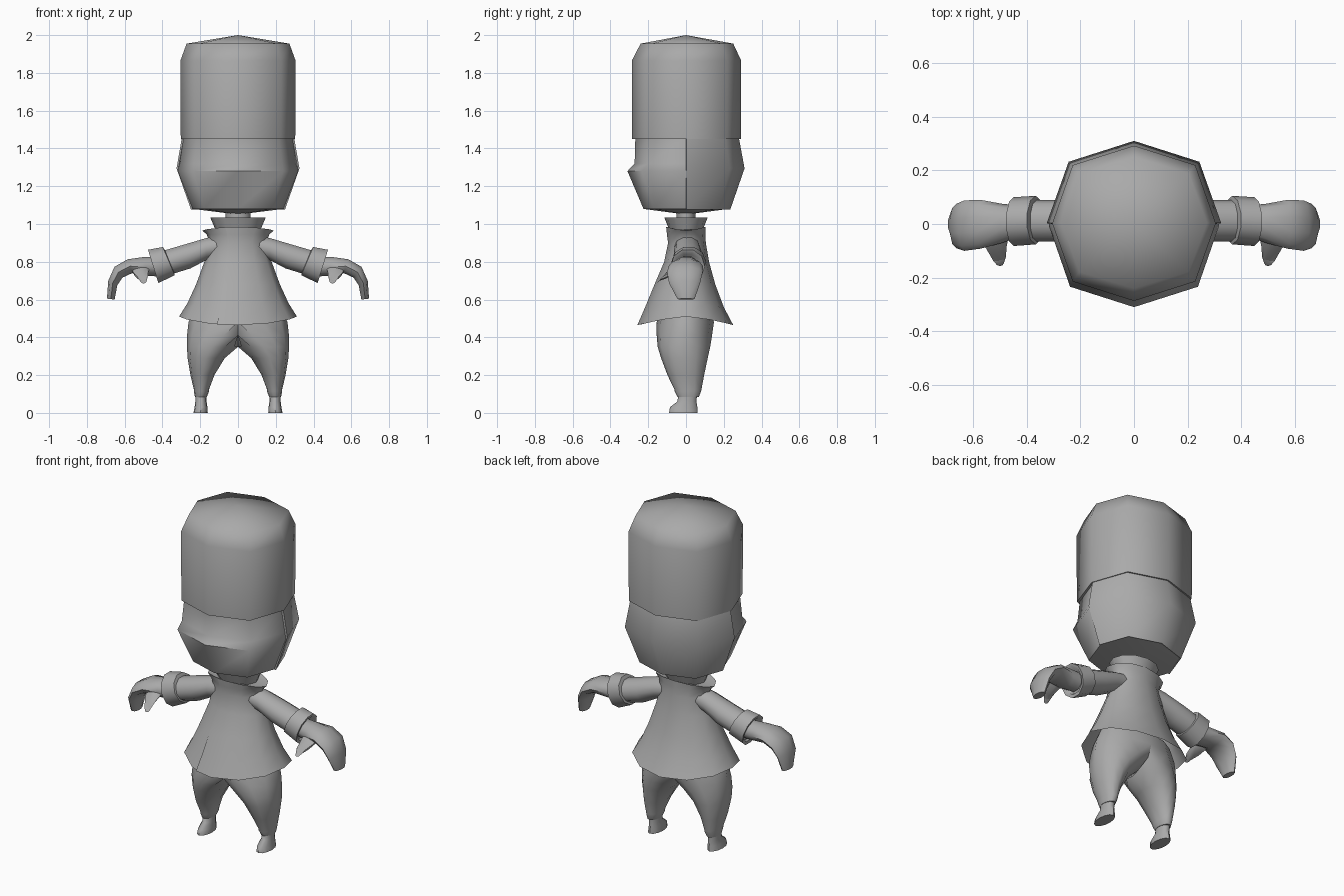
import bpy, bmesh
from math import sin, cos, radians
from mathutils import Vector

cube = bpy.data.objects.get("Cube")
if cube:
    bpy.data.objects.remove(cube)

GREY = (0.4, 0.4, 0.4, 1)
grey = bpy.data.materials.new("plain grey")
grey.use_nodes = True
grey.diffuse_color = GREY
grey.node_tree.nodes["Principled BSDF"].inputs["Base Color"].default_value = GREY


def ring(centre, u, v, n=12):
    """Closed cross-section spanned by half-axes u and v."""
    c, u, v = Vector(centre), Vector(u), Vector(v)
    return [c + u * cos(radians(360 * k / n)) + v * sin(radians(360 * k / n))
            for k in range(n)]


def flat_ring(z, rx, y0, y1, cx=0, n=12):
    """Level cross-section from front y0 to back y1."""
    return ring((cx, (y0 + y1) / 2, z), (rx, 0, 0), (0, (y1 - y0) / 2, 0), n)


def arm_ring(top, bottom, y0, y1, n=10):
    """Upright cross-section through a top and a bottom (x, z) point."""
    t, b = Vector((top[0], 0, top[1])), Vector((bottom[0], 0, bottom[1]))
    return ring((t + b) / 2 + Vector((0, (y0 + y1) / 2, 0)),
                (0, (y1 - y0) / 2, 0), (t - b) / 2, n)


def loft(name, rings, start=None, end=None, closed=True, mirror=False,
         thickness=0, angle=50):
    """Skin rings; start/end are None (open), 'flat' or an apex point."""
    bm = bmesh.new()
    rows = [[bm.verts.new(p) for p in r] for r in rings]
    n = len(rows[0])
    for a, b in zip(rows, rows[1:]):
        for k in range(n if closed else n - 1):
            j = (k + 1) % n
            bm.faces.new((a[k], a[j], b[j], b[k]))
    for row, cap in ((rows[0], start), (rows[-1], end)):
        if cap == 'flat':
            bm.faces.new(row)
        elif cap:
            tip = bm.verts.new(cap)
            for k in range(n if closed else n - 1):
                bm.faces.new((row[k], row[(k + 1) % n], tip))
    bmesh.ops.recalc_face_normals(bm, faces=bm.faces)
    if mirror:  # drop faces lying on the mirror plane
        inner = [f for f in bm.faces if all(abs(v.co.x) < 1e-4 for v in f.verts)]
        bmesh.ops.delete(bm, geom=inner, context='FACES')
    mesh = bpy.data.meshes.new(name)
    bm.to_mesh(mesh)
    bm.free()
    mesh.materials.append(grey)
    obj = bpy.data.objects.new(name, mesh)
    bpy.context.collection.objects.link(obj)
    bpy.ops.object.select_all(action='DESELECT')
    obj.select_set(True)
    bpy.context.view_layer.objects.active = obj
    if mirror:
        obj.modifiers.new("Mirror", 'MIRROR')
    if thickness:
        solid = obj.modifiers.new("Solidify", 'SOLIDIFY')
        solid.thickness, solid.offset = thickness, 1
    for mod in list(obj.modifiers):
        bpy.ops.object.modifier_apply(modifier=mod.name)
    bpy.ops.object.shade_smooth_by_angle(angle=radians(angle))
    return obj


def octagon(z, rx, y0, y1, corner=1.06):
    """Eight-sided section with its corners swelled slightly."""
    pts = flat_ring(z, rx, y0, y1, n=8)
    for p in pts[1::2]:
        p.x *= corner
        p.y *= corner
    return pts


# Tall hat
loft("hat", [octagon(1.45, .303, -.285, .29), octagon(1.865, .305, -.287, .292),
             octagon(1.955, .272, -.24, .25)], start='flat', end=(0, 0, 2.0), angle=60)

# Head with a brow ledge at the front
loft("head", [octagon(1.08, .24, -.225, .225), octagon(1.28, .318, -.31, .30),
              octagon(1.32, .312, -.272, .30), octagon(1.46, .288, -.268, .268)],
     start=(0, 0, 1.05), end='flat', angle=60)

# Back of the head, a thin shell over the rear half
loft("back_hair", [octagon(1.08, .24, -.225, .225)[:5],
                   octagon(1.295, .316, -.3, .3)[:5],
                   octagon(1.455, .288, -.27, .27)[:5]],
     closed=False, thickness=.01, angle=60)

# Neck and standing collar
loft("neck", [flat_ring(.95, .065, -.05, .05), flat_ring(1.1, .065, -.05, .05)])
loft("collar", [flat_ring(.96, .115, -.085, .085), flat_ring(1.035, .147, -.115, .115),
                flat_ring(1.03, .125, -.095, .095), flat_ring(.985, .105, -.075, .075)],
     end='flat')

# Coat with an overlapping front edge and a dipping hem
ANGLES = [*range(0, 241, 30), 250, 250, 270, 300, 330]


def coat_ring(z, rx, y0, y1, dip=0):
    pts = []
    for k, a in enumerate(ANGLES):
        c, s = cos(radians(a)), sin(radians(a))
        lap = 1.03 if k in (10, 11) else 1
        y = (y0 + y1) / 2 + (y1 - y0) / 2 * s * lap
        pts.append(Vector((rx * c * lap, y, z - dip * abs(s) ** 1.5)))
    return pts


loft("coat", [coat_ring(.51, .312, -.25, .25, .045), coat_ring(.58, .268, -.21, .2, .02),
              coat_ring(.68, .222, -.162, .155), coat_ring(.8, .178, -.112, .122),
              coat_ring(.9, .152, -.092, .105), coat_ring(.945, .165, -.098, .102),
              coat_ring(.965, .19, -.102, .102, -.02), coat_ring(.97, .12, -.08, .08)],
     end='flat')


# Trousers: both legs meet at the centre line
def leg_ring(z, inner, outer, y0, y1):
    pts = flat_ring(z, (outer - inner) / 2, y0, y1, (inner + outer) / 2)
    for p in pts:
        p.x = max(p.x, 0)
    return pts


loft("trousers", [leg_ring(.56, -.23, .23, -.13, .13), leg_ring(.48, -.262, .262, -.155, .148),
                  leg_ring(.41, -.12, .27, -.155, .138), leg_ring(.35, .0, .27, -.15, .128),
                  leg_ring(.29, .07, .267, -.132, .115), leg_ring(.2, .125, .252, -.098, .096),
                  leg_ring(.125, .153, .234, -.062, .082), leg_ring(.115, .153, .234, -.06, .08),
                  leg_ring(.085, .165, .228, -.045, .068)],
     start='flat', end='flat', mirror=True)

# Shoes
loft("shoes", [leg_ring(.11, .168, .226, -.04, .06), leg_ring(.06, .166, .226, -.045, .055),
               leg_ring(.03, .162, .23, -.085, .06), leg_ring(0, .16, .236, -.09, .062)],
     start='flat', end='flat', mirror=True)

# Sleeves and turned-back cuffs
loft("sleeves", [arm_ring((.08, .945), (.08, .83), -.06, .07),
                 arm_ring((.17, .928), (.165, .808), -.062, .078),
                 arm_ring((.29, .893), (.25, .762), -.066, .09),
                 arm_ring((.42, .855), (.37, .725), -.066, .09)],
     start='flat', end='flat', mirror=True)
loft("cuffs", [arm_ring((.385, .86), (.335, .735), -.06, .085),
               arm_ring((.40, .882), (.333, .725), -.076, .105),
               arm_ring((.478, .868), (.42, .683), -.082, .1),
               arm_ring((.472, .85), (.422, .703), -.066, .085),
               arm_ring((.45, .84), (.41, .71), -.05, .07)],
     start='flat', end='flat', mirror=True)

# Mitten hands curling down, with thumbs pointing forward
loft("hands", [arm_ring((.44, .83), (.42, .72), -.05, .07),
               arm_ring((.50, .828), (.48, .722), -.07, .075),
               arm_ring((.585, .815), (.56, .738), -.092, .09),
               arm_ring((.655, .775), (.61, .715), -.1, .088),
               arm_ring((.688, .7), (.638, .675), -.09, .075),
               arm_ring((.695, .605), (.652, .6), -.045, .045)],
     start='flat', end='flat', mirror=True)
loft("thumbs", [ring((.52, -.03, .775), (.055, 0, 0), (0, .02, .04), 8),
                ring((.515, -.085, .745), (.04, 0, 0), (0, .025, .035), 8),
                ring((.505, -.125, .72), (.027, 0, 0), (0, .02, .022), 8),
                ring((.50, -.145, .695), (.015, 0, 0), (0, .012, .01), 8)],
     start='flat', end='flat', mirror=True)
